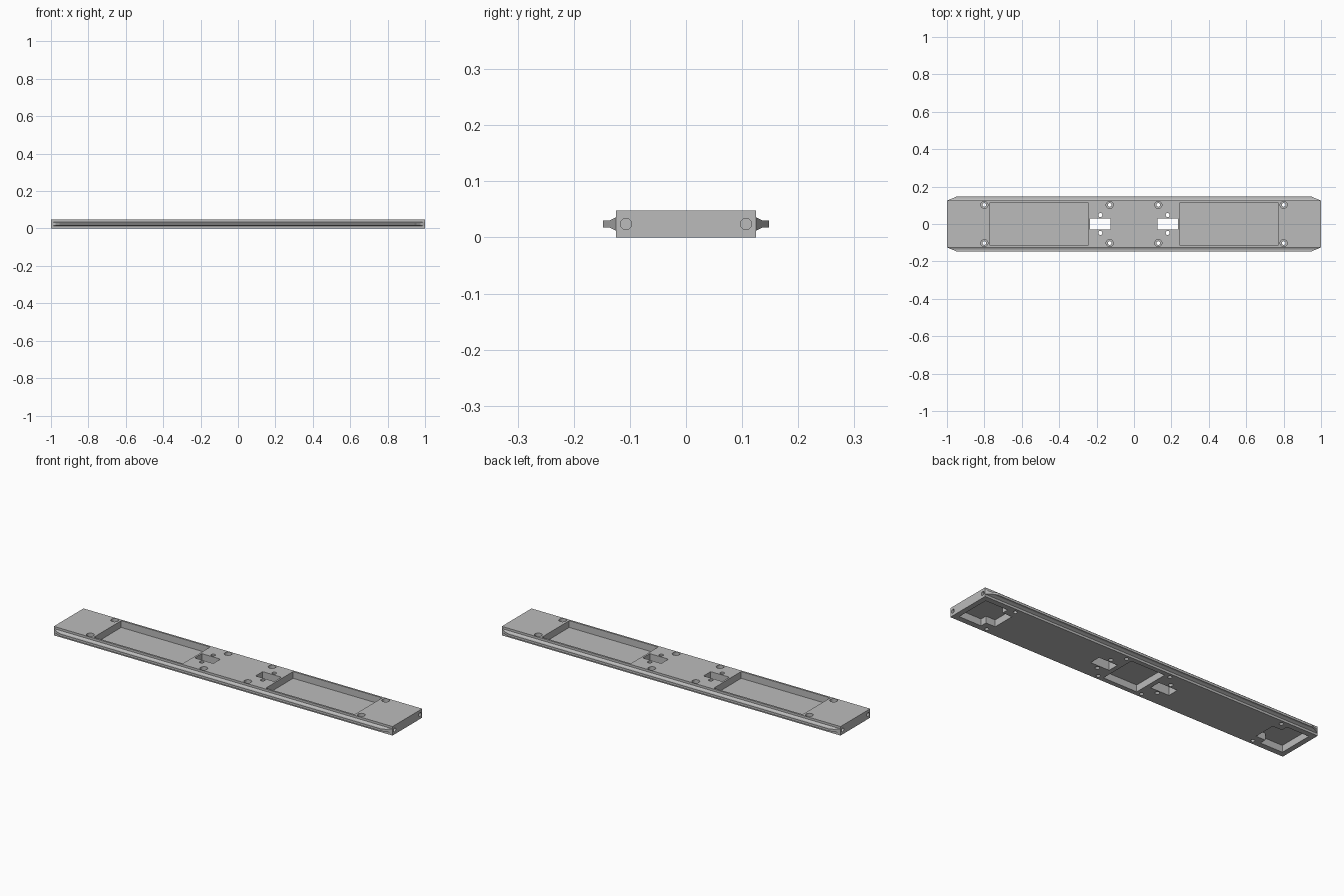
import bpy, bmesh
from math import cos, sin, tau

if "Cube" in bpy.data.objects:
    bpy.data.objects.remove(bpy.data.objects["Cube"], do_unlink=True)

grey = bpy.data.materials.new("plain grey")
grey.use_nodes = True
grey.diffuse_color = (0.5, 0.5, 0.5, 1)
grey.node_tree.nodes["Principled BSDF"].inputs["Base Color"].default_value = (0.5, 0.5, 0.5, 1)

L, W, H = 1.0, 0.125, 0.048
SIDES = [(sx, sy) for sx in (-1, 1) for sy in (-1, 1)]


def loft(bm, lower, upper):
    """Closed solid between two matching outlines."""
    a = [bm.verts.new(p) for p in lower]
    b = [bm.verts.new(p) for p in upper]
    n = len(a)
    bm.faces.new(a)
    bm.faces.new(b)
    for i in range(n):
        j = (i + 1) % n
        bm.faces.new((a[i], a[j], b[j], b[i]))


def prism(bm, outline, z0, z1):
    loft(bm, [(x, y, z0) for x, y in outline], [(x, y, z1) for x, y in outline])


def box(bm, x0, x1, y, z0, z1):
    prism(bm, [(x0, -y), (x1, -y), (x1, y), (x0, y)], z0, z1)


def circle(cx, cy, r):
    return [(cx + r * cos(tau * i / 24), cy + r * sin(tau * i / 24)) for i in range(24)]


def finish(bm, name):
    bmesh.ops.recalc_face_normals(bm, faces=bm.faces)
    mesh = bpy.data.meshes.new(name)
    bm.to_mesh(mesh)
    bm.free()
    mesh.materials.append(grey)
    obj = bpy.data.objects.new(name, mesh)
    bpy.context.collection.objects.link(obj)
    return obj


def cut(target, bm):
    cutter = finish(bm, "cutter")
    cutter.hide_render = True
    mod = target.modifiers.new("cut", "BOOLEAN")
    mod.operation, mod.solver, mod.object = "DIFFERENCE", "EXACT", cutter
    bpy.context.view_layer.objects.active = target
    bpy.ops.object.modifier_apply(modifier=mod.name)
    bpy.data.objects.remove(cutter, do_unlink=True)


# Main plate
bm = bmesh.new()
box(bm, -L, L, W, 0, H)
plate = finish(bm, "plate")

# Pockets on both faces, and slots right through
bm = bmesh.new()
box(bm, -0.1, 0.1, 0.1, -0.02, 0.036)
for s in (-1, 1):
    box(bm, s * 0.245, s * 0.77, 0.115, 0.012, 0.1)
    box(bm, s * 0.125, s * 0.235, 0.03, -0.02, 0.1)
    half = [(0.785, 0.06), (0.84, 0.06), (0.84, 0.095), (0.972, 0.095)]
    outline = half + [(x, -y) for x, y in reversed(half)]
    prism(bm, [(s * x, y) for x, y in outline], -0.02, 0.036)
cut(plate, bm)

# Screw holes, small fixing holes and end pin holes
bm = bmesh.new()
for sx, sy in SIDES:
    for x in (0.13, 0.8):
        prism(bm, circle(sx * x, sy * 0.102, 0.01), -0.02, 0.1)
    prism(bm, circle(sx * 0.18, sy * 0.048, 0.011), -0.02, 0.1)
    ring = circle(sy * 0.107, 0.024, 0.01)
    loft(bm, [(sx * 0.94, y, z) for y, z in ring], [(sx * 1.1, y, z) for y, z in ring])
cut(plate, bm)

# Counterbores around the screw holes
bm = bmesh.new()
for sx, sy in SIDES:
    for x in (0.13, 0.8):
        prism(bm, circle(sx * x, sy * 0.102, 0.019), 0.028, 0.1)
cut(plate, bm)

# Tapered side rails with angled ends
half = [(W, 0.012), (0.137, 0.006), (0.148, 0.006)]
profile = [(y, 0.024 - h) for y, h in half] + [(y, 0.024 + h) for y, h in reversed(half)]
for s, name in ((-1, "front_rail"), (1, "back_rail")):
    bm = bmesh.new()
    ends = [[(e * (L - 0.055 * (y - W) / (0.148 - W)), s * y, z) for y, z in profile] for e in (-1, 1)]
    loft(bm, *ends)
    finish(bm, name)
